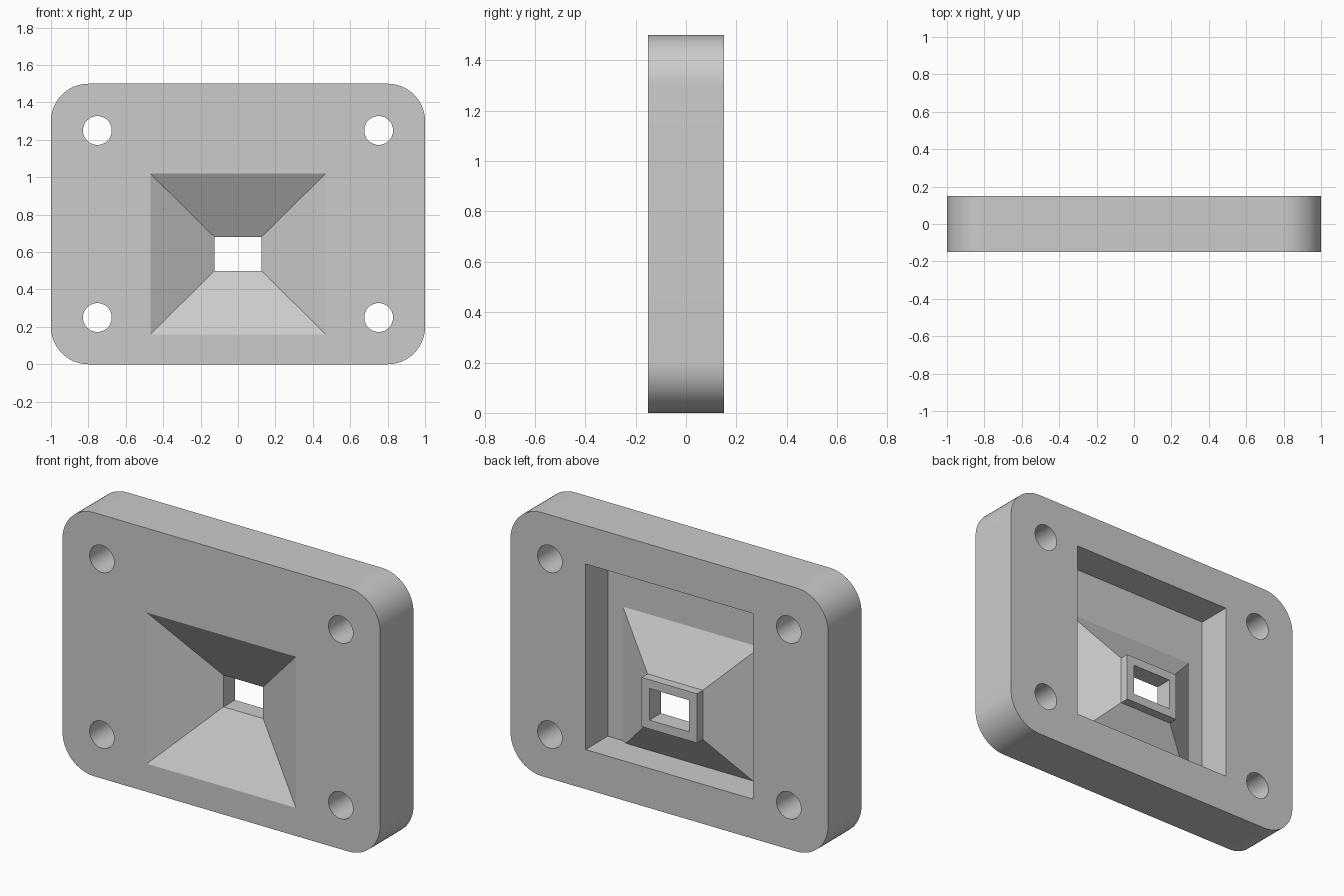
import bpy
import bmesh
import math

if "Cube" in bpy.data.objects:
    bpy.data.objects.remove(bpy.data.objects["Cube"], do_unlink=True)

FRONT, BACK = -0.15, 0.15
HEIGHT, RADIUS = 1.5, 0.2
NOZZLE_Z = 0.59

grey = bpy.data.materials.new("plain grey")
grey.use_nodes = True
grey.diffuse_color = (0.6, 0.6, 0.6, 1)
grey.node_tree.nodes["Principled BSDF"].inputs["Base Color"].default_value = (0.6, 0.6, 0.6, 1)


def loft(name, rings):
    """Solid through equal-length rings of points, closed at both ends."""
    bm = bmesh.new()
    loops = [[bm.verts.new(p) for p in ring] for ring in rings]
    n = len(loops[0])
    for a, b in zip(loops, loops[1:]):
        for i in range(n):
            j = (i + 1) % n
            bm.faces.new((a[i], a[j], b[j], b[i]))
    bm.faces.new(loops[0][::-1])
    bm.faces.new(loops[-1])
    bmesh.ops.recalc_face_normals(bm, faces=bm.faces)
    mesh = bpy.data.meshes.new(name)
    bm.to_mesh(mesh)
    bm.free()
    mesh.materials.append(grey)
    obj = bpy.data.objects.new(name, mesh)
    bpy.context.collection.objects.link(obj)
    return obj


def rect(y, half_x, half_z, z=NOZZLE_Z):
    return [(sx * half_x, y, z + sz * half_z)
            for sx, sz in ((-1, -1), (1, -1), (1, 1), (-1, 1))]


def circle(y, x, z, r, n=48):
    return [(x + r * math.cos(2 * math.pi * i / n), y,
             z + r * math.sin(2 * math.pi * i / n)) for i in range(n)]


def rounded(y, steps=16):
    points = []
    corners = ((1, 1), (-1, 1), (-1, -1), (1, -1))
    for k, (sx, sz) in enumerate(corners):
        for i in range(steps + 1):
            a = math.pi / 2 * (k + i / steps)
            points.append((sx * (1 - RADIUS) + RADIUS * math.cos(a), y,
                           HEIGHT / 2 + sz * (HEIGHT / 2 - RADIUS) + RADIUS * math.sin(a)))
    return points


def cut(target, cutter):
    """Subtract the cutter, bake the result and discard the cutter."""
    cutter.hide_render = True
    mod = target.modifiers.new("cut", "BOOLEAN")
    mod.operation, mod.solver, mod.object = "DIFFERENCE", "EXACT", cutter
    bpy.context.view_layer.update()
    graph = bpy.context.evaluated_depsgraph_get()
    baked = bpy.data.meshes.new_from_object(target.evaluated_get(graph))
    target.modifiers.clear()
    target.data = baked
    bpy.data.objects.remove(cutter, do_unlink=True)


# Rounded plate
plate = loft("funnel_plate", [rounded(FRONT), rounded(BACK)])

# Square pocket in the back, leaving the funnel shell and nozzle collar standing
pocket = loft("pocket_cutter", [rect(-0.05, 0.527, 0.528, 0.753),
                                rect(0.2, 0.527, 0.528, 0.753)])
shell = loft("shell_keeper", [rect(-0.1, 0.52, 0.485), rect(0.097, 0.174, 0.14),
                              rect(0.3, 0.174, 0.14)])
cut(pocket, shell)
cut(plate, pocket)

# Tapered front opening with a straight nozzle through the back
funnel = loft("funnel_cutter", [rect(-0.2, 0.556, 0.516), rect(0.048, 0.125, 0.09),
                                rect(0.3, 0.125, 0.09)])
cut(plate, funnel)

# Four corner bolt holes
for x in (-0.752, 0.752):
    for z in (0.25, 1.25):
        cut(plate, loft("bolt_cutter", [circle(-0.3, x, z, 0.077), circle(0.3, x, z, 0.077)]))

# Smooth the round walls, keep the flat faces crisp
for obj in bpy.context.selected_objects:
    obj.select_set(False)
plate.select_set(True)
bpy.context.view_layer.objects.active = plate
bpy.ops.object.shade_smooth_by_angle(angle=math.radians(20))
